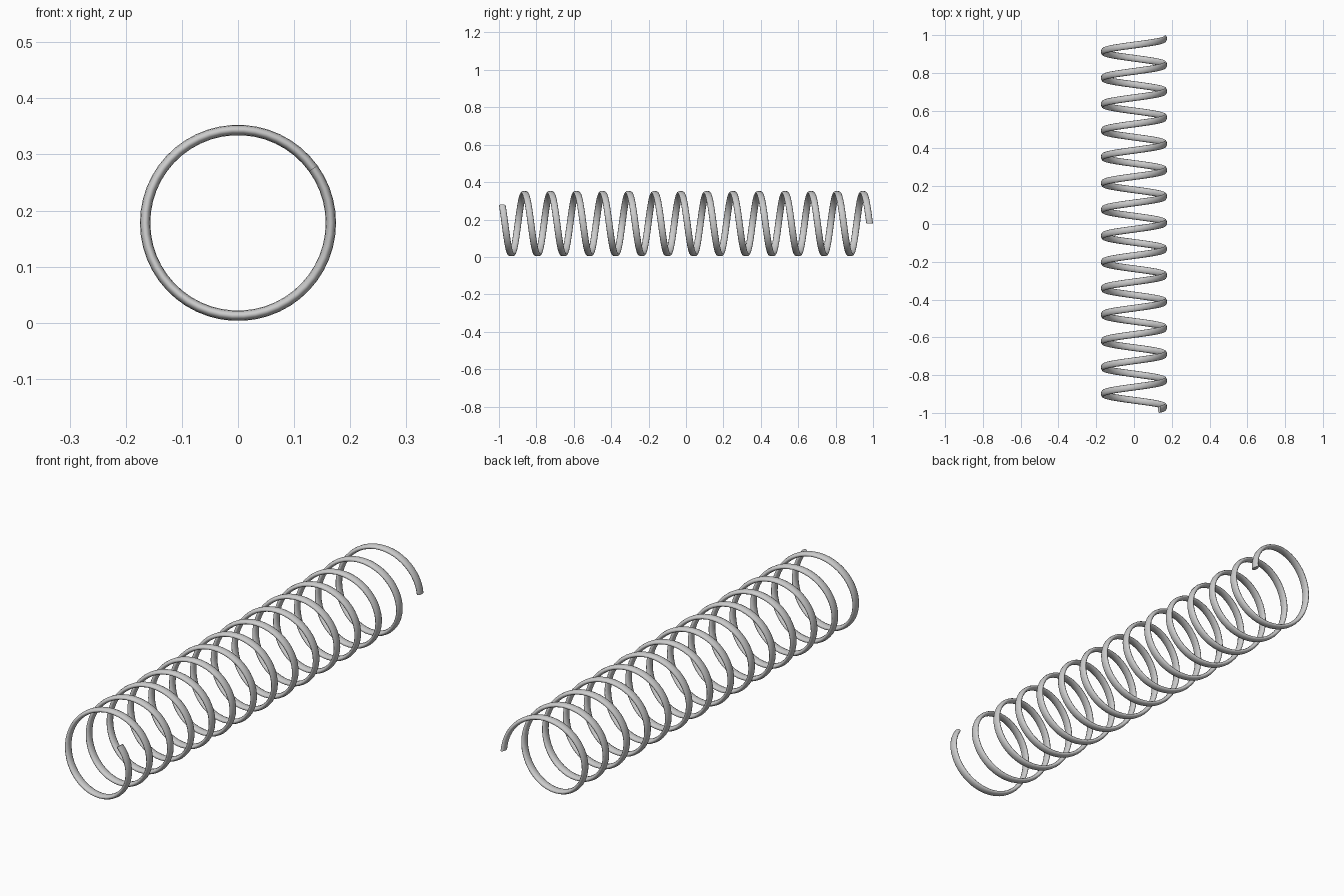
import bpy, bmesh
from math import sin, cos, pi

if "Cube" in bpy.data.objects:
    bpy.data.objects.remove(bpy.data.objects["Cube"])

# Coil dimensions
CENTRE_Z = 0.178
COIL_R = 0.1655           # axis to wire centre
WIRE_R, WIRE_Y = 0.0092, 0.018   # wire half-thickness: radial, along the axis
TURNS = 14.1
START = 0.1 * 2 * pi      # front end sits a tenth of a turn above +x
HALF = 1.0 - WIRE_Y
SIDES, PER_TURN = 12, 50
steps = round(TURNS * PER_TURN)

# Sweep an oval wire section along the helix
bm = bmesh.new()
rings = []
for i in range(steps + 1):
    t = i / steps
    a = START - t * TURNS * 2 * pi
    y = -HALF + 2 * HALF * t
    ring = []
    for j in range(SIDES):
        b = 2 * pi * j / SIDES
        r = COIL_R + WIRE_R * cos(b)
        ring.append(bm.verts.new((r * cos(a), y + WIRE_Y * sin(b), CENTRE_Z + r * sin(a))))
    rings.append(ring)
for p, q in zip(rings, rings[1:]):
    for j in range(SIDES):
        k = (j + 1) % SIDES
        bm.faces.new((p[j], p[k], q[k], q[j]))

# Flat cut ends
bm.faces.new(rings[0])
bm.faces.new(rings[-1])
bmesh.ops.recalc_face_normals(bm, faces=bm.faces)

mesh = bpy.data.meshes.new("coil_spring")
bm.to_mesh(mesh)
bm.free()
spring = bpy.data.objects.new("coil_spring", mesh)
bpy.context.collection.objects.link(spring)

# Smooth wire, crisp ends
bpy.context.view_layer.objects.active = spring
spring.select_set(True)
bpy.ops.object.shade_smooth_by_angle(angle=pi / 3)
